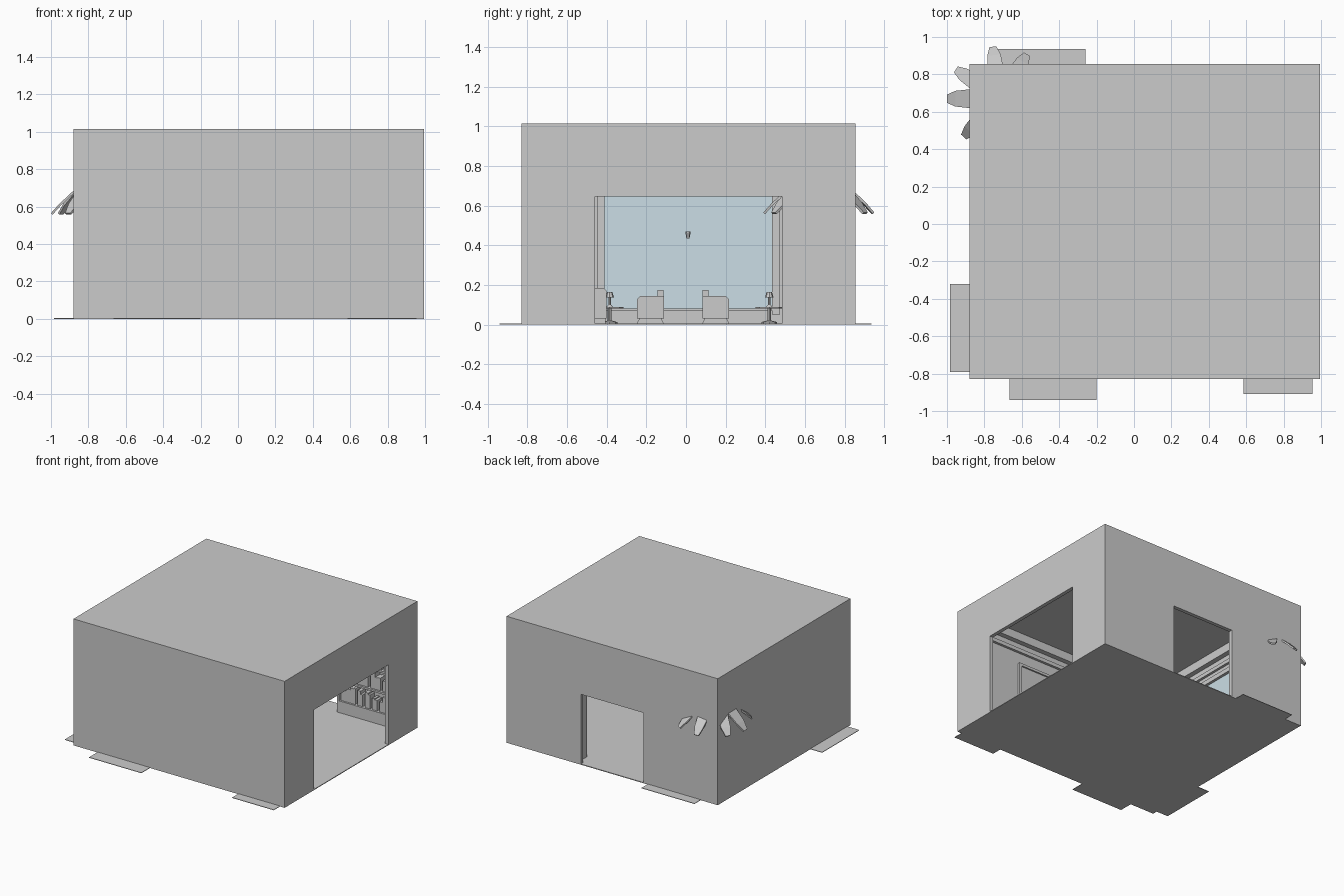
import bpy, bmesh, math, random
from mathutils import Vector, Matrix

random.seed(4)
if "Cube" in bpy.data.objects:
    bpy.data.objects.remove(bpy.data.objects["Cube"], do_unlink=True)


def material(name, rgb):
    m = bpy.data.materials.new(name)
    m.use_nodes = True
    m.diffuse_color = (*rgb, 1)
    m.node_tree.nodes["Principled BSDF"].inputs["Base Color"].default_value = (*rgb, 1)
    return m


GREY = material("plain grey", (0.6, 0.6, 0.6))
BLUE = material("pale blue glass", (0.6, 0.73, 0.79))


def finish(name, bm, mat=GREY):
    bmesh.ops.recalc_face_normals(bm, faces=bm.faces)
    me = bpy.data.meshes.new(name)
    bm.to_mesh(me)
    bm.free()
    me.materials.append(mat)
    ob = bpy.data.objects.new(name, me)
    bpy.context.collection.objects.link(ob)
    return ob


def add_box(bm, x, y, z):
    size = Matrix.Diagonal((x[1] - x[0], y[1] - y[0], z[1] - z[0], 1))
    mid = Matrix.Translation((sum(x) / 2, sum(y) / 2, sum(z) / 2))
    bmesh.ops.create_cube(bm, size=1, matrix=mid @ size)


def box(name, x, y, z, mat=GREY):
    bm = bmesh.new()
    add_box(bm, x, y, z)
    return finish(name, bm, mat)


def prism(name, profile, start, end, axis):
    """Extrude a (horizontal, height) outline along x or y."""
    bm = bmesh.new()
    pts = [(start, h, z) if axis == "x" else (h, start, z) for h, z in profile]
    face = bm.faces.new([bm.verts.new(p) for p in pts])
    out = bmesh.ops.extrude_face_region(bm, geom=[face])["geom"]
    d = end - start
    bmesh.ops.translate(bm, vec=(d, 0, 0) if axis == "x" else (0, d, 0),
                        verts=[g for g in out if isinstance(g, bmesh.types.BMVert)])
    return finish(name, bm)


def lathe(name, centre, rings, sides=8):
    """Stack of cones given as (radius, z)."""
    bm = bmesh.new()
    for (r1, z1), (r2, z2) in zip(rings, rings[1:]):
        bmesh.ops.create_cone(bm, cap_ends=True, segments=sides, radius1=r1, radius2=r2, depth=z2 - z1,
                              matrix=Matrix.Translation((*centre, (z1 + z2) / 2)))
    return finish(name, bm)


# Room shell
X0, X1, Y0, Y1, H, T = -0.88, 0.995, -0.83, 0.855, 1.015, 0.03
FLOOR, ROOF = 0.006, H - 0.008


def doorway(a, b, left, right, top):
    return [(a, FLOOR), (left, FLOOR), (left, top), (right, top), (right, FLOOR),
            (b, FLOOR), (b, ROOF), (a, ROOF)]


box("floor", (X0, X1), (Y0, Y1), (0, FLOOR))
box("roof", (X0, X1), (Y0, Y1), (ROOF, H))
box("front_wall", (X0, X1), (Y0, Y0 + T), (FLOOR, ROOF))
box("left_wall", (X0, X0 + T), (Y0 + T, Y1 - T), (FLOOR, ROOF))
prism("right_wall", doorway(Y0 + T, Y1 - T, -0.46, 0.485, 0.645), X1 - T, X1, "x")
prism("back_wall", doorway(X0, X1, -0.22, 0.335, 0.565), Y1 - T, Y1, "y")

# Floor plates reaching out under the walls
box("left_floor_plate", (-0.985, X0), (-0.79, -0.32), (0, 0.004))
box("front_floor_plate", (-0.665, -0.2), (-0.94, Y0), (0, 0.004))
box("front_corner_floor_plate", (0.585, 0.955), (-0.91, Y0), (0, 0.004))
box("back_floor_plate", (-0.73, -0.26), (Y1, 0.935), (0, 0.004))

# Crown moulding and rail inside
for label, depth, low, high in (("crown", 0.04, 0.94, ROOF), ("rail", 0.02, 0.86, 0.89)):
    box("left_" + label, (X0 + T, X0 + T + depth), (Y0 + T, Y1 - T), (low, high))
    box("front_" + label, (X0 + T, X1 - T), (Y0 + T, Y0 + T + depth), (low, high))

# Wide window on the left wall
IN = X0 + T
box("window_glass", (IN, IN + 0.008), (-0.41, 0.435), (0.08, 0.775), BLUE)
box("window_head", (IN, IN + 0.03), (-0.45, 0.475), (0.775, 0.81))
box("window_sill", (IN, IN + 0.04), (-0.41, 0.435), (0.07, 0.082))
for side, a in (("right", -0.45), ("left", 0.435)):
    box(side + "_window_jamb", (IN, IN + 0.02), (a, a + 0.04), (0.05, 0.775))

# Picture on the front wall
IY = Y0 + T
box("picture_panel", (-0.1, 0.42), (IY, IY + 0.008), (0.32, 0.75))
bm = bmesh.new()
for x in ((-0.12, -0.1), (0.42, 0.44)):
    add_box(bm, x, (IY, IY + 0.02), (0.3, 0.77))
for z in ((0.3, 0.32), (0.75, 0.77)):
    add_box(bm, (-0.1, 0.42), (IY, IY + 0.02), z)
finish("picture_frame", bm)

# Bookcase beside the back doorway
BX, BY, BZ = (0.37, 0.95), (0.73, Y1 - T), 0.62
bm = bmesh.new()
add_box(bm, BX, BY, (FLOOR, 0.1))
add_box(bm, BX, (BY[1] - 0.015, BY[1]), (0.1, BZ))
for x in (BX[0], BX[1] - 0.015):
    add_box(bm, (x, x + 0.015), BY, (0.1, BZ))
levels = [0.1 + 0.17 * i for i in range(4)]
for z in levels[1:]:
    add_box(bm, BX, BY, (z - 0.015, z))
finish("bookcase", bm)
bm = bmesh.new()
for z in levels[:3]:
    x = BX[0] + 0.025
    while x < BX[1] - 0.05:
        w = random.uniform(0.015, 0.03)
        add_box(bm, (x, x + w), (BY[0] + 0.015, BY[1] - 0.02), (z, z + random.uniform(0.08, 0.13)))
        x += w + random.choice((0, 0, 0.02))
finish("books", bm)

# Pair of armchairs facing each other, with a bevelled outline
for side, c, s in (("right", -0.18, 1), ("left", 0.15, -1)):
    outline = [(-.068, .03), (.068, .03), (.068, .145), (-.05, .145), (-.068, .125)]
    prism(side + "_armchair", [(c + s * h, z) for h, z in outline], -0.4, -0.24, "x")
    base = [(-.068, FLOOR), (.068, FLOOR), (.055, .03), (-.055, .03)]
    prism(side + "_armchair_base", [(c + h, z) for h, z in base], -0.39, -0.25, "x")
    p = c + s * 0.052
    box(side + "_armchair_cushion", (-0.38, -0.26), (p - 0.015, p + 0.015), (0.145, 0.175))

# Corner seat, side tables and lamps
prism("corner_seat", [(-.54, .03), (-.4, .03), (-.4, .17), (-.415, .185), (-.54, .185)], -0.6, -0.42, "x")
box("corner_seat_base", (-0.59, -0.43), (-0.53, -0.405), (FLOOR, 0.03))
for side, y in (("right", -0.385), ("left", 0.42)):
    lathe(side + "_table", (-0.72, y), [(0.04, FLOOR), (0.04, 0.012), (0.01, 0.02), (0.01, 0.08), (0.07, 0.081), (0.07, 0.089)])
    lathe(side + "_lamp", (-0.72, y), [(0.016, 0.089), (0.006, 0.1), (0.006, 0.135), (0.022, 0.136), (0.013, 0.165)])

# Pendant light
lathe("pendant_light", (0.05, 0.01), [(0.008, 0.435), (0.014, 0.47)], 6)

# Corner plant with drooping leaves
PX, PY = -0.72, 0.67
lathe("plant_pot", (PX, PY), [(0.05, FLOOR), (0.075, 0.14)])
lathe("plant_stem", (PX, PY), [(0.015, 0.14), (0.01, 0.62)], 6)
spine = [(0.01, 0.62, 0.01), (0.09, 0.73, 0.035), (0.16, 0.685, 0.05), (0.235, 0.615, 0.042), (0.28, 0.565, 0.022)]
for i, deg in enumerate((180, 146, 97, 58, 18, 335, 305, 270, 227)):
    scale = 1 if i == 0 else 0.85
    a = math.radians(deg)
    out, across = Vector((math.cos(a), math.sin(a), 0)), Vector((-math.sin(a), math.cos(a), 0))
    bm = bmesh.new()
    rows = []
    for r, z, w in spine:
        mid = Vector((PX, PY, z)) + out * r
        rows.append([bm.verts.new(mid + across * w * scale * k) for k in (-1, 1)])
    for p, q in zip(rows, rows[1:]):
        bm.faces.new((p[0], q[0], q[1], p[1]))
    leaf = finish("leaf_%d" % (i + 1), bm)
    leaf.modifiers.new("thickness", "SOLIDIFY").thickness = 0.012
